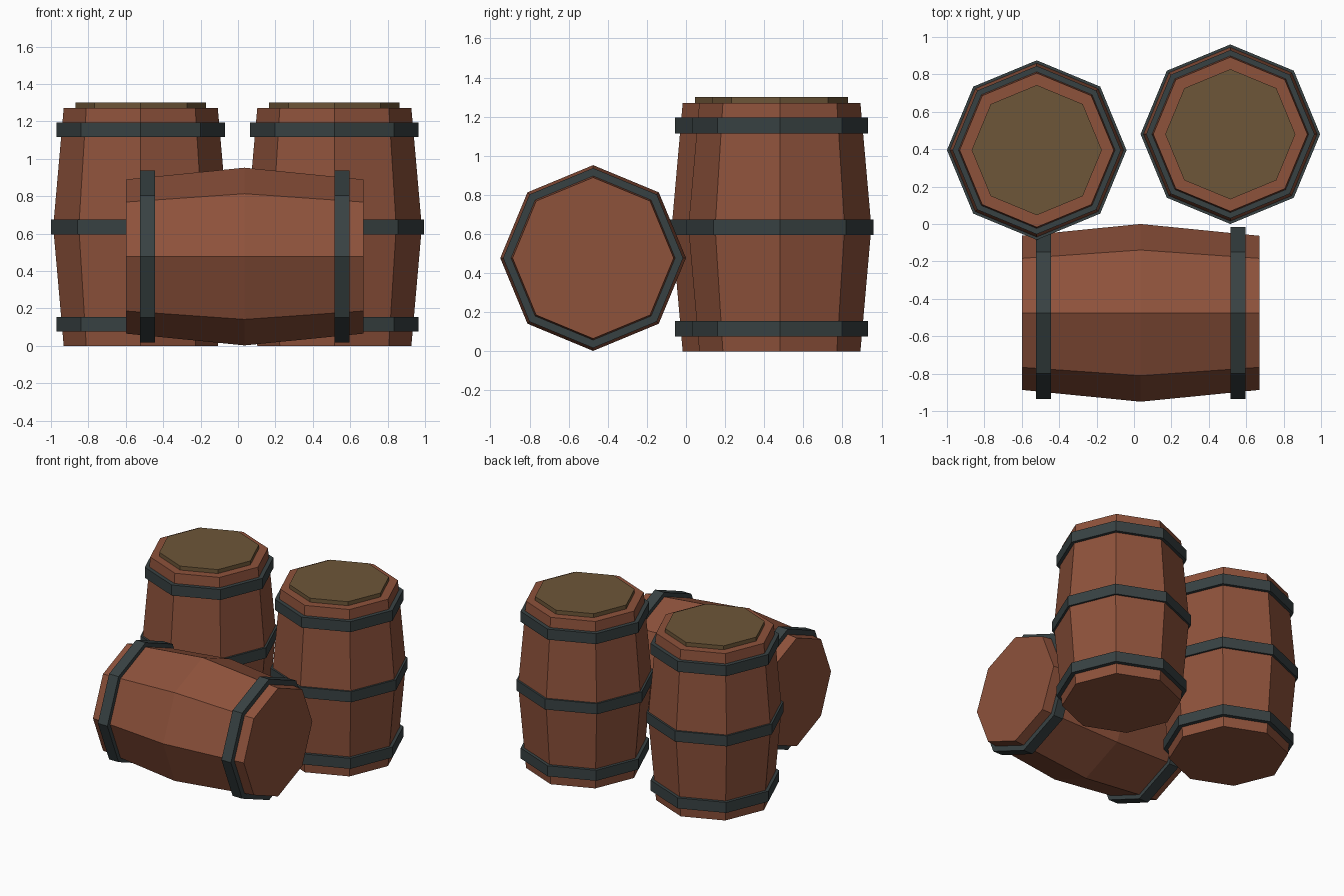
import bpy
import bmesh
from math import cos, sin, pi
from mathutils import Matrix

SIDES = 8
HALF = 0.635  # half length of a barrel

cube = bpy.data.objects.get("Cube")
if cube:
    bpy.data.objects.remove(cube, do_unlink=True)


def material(name, rgb):
    m = bpy.data.materials.new(name)
    m.use_nodes = True
    m.diffuse_color = (*rgb, 1)
    m.node_tree.nodes["Principled BSDF"].inputs["Base Color"].default_value = (*rgb, 1)
    return m


wood = material("red_brown_wood", (0.27, 0.084, 0.044))
lid_wood = material("olive_lid_wood", (0.155, 0.094, 0.040))
iron = material("dark_iron", (0.039, 0.053, 0.055))


def turned(name, profile, mat, matrix, closed=False):
    """Octagonal solid from (radius, height) points; closed profiles make rings."""
    bm = bmesh.new()
    rings = []
    for r, z in profile:
        angles = [2 * pi * i / SIDES for i in range(SIDES)]
        rings.append([bm.verts.new((r * cos(a), r * sin(a), z)) for a in angles])
    pairs = list(zip(rings, rings[1:]))
    if closed:
        pairs.append((rings[-1], rings[0]))
    else:
        bm.faces.new(rings[0][::-1])
        bm.faces.new(rings[-1])
    for low, high in pairs:
        for i in range(SIDES):
            j = (i + 1) % SIDES
            bm.faces.new((low[i], low[j], high[j], high[i]))
    bmesh.ops.recalc_face_normals(bm, faces=bm.faces)
    mesh = bpy.data.meshes.new(name)
    bm.to_mesh(mesh)
    bm.free()
    mesh.materials.append(mat)
    obj = bpy.data.objects.new(name, mesh)
    obj.matrix_world = matrix
    bpy.context.collection.objects.link(obj)


def hoop(name, radius, z, matrix):
    inner, h = radius - 0.06, 0.04
    points = [(radius, z - h), (radius, z + h), (inner, z + h), (inner, z - h)]
    turned(name, points, iron, matrix, closed=True)


def barrel(name, matrix, middle, hoop_radius):
    # Bulging staves and the two end hoops
    turned(name + "_staves", [(0.412, -HALF), (middle, 0), (0.412, HALF)], wood, matrix)
    for end, z in (("lower", -0.52), ("upper", 0.52)):
        hoop(f"{name}_{end}_hoop", hoop_radius, z, matrix)


# Two standing barrels with a middle hoop and a raised lid
for name, x, y in (("right_barrel", -0.52, 0.395), ("left_barrel", 0.515, 0.48)):
    place = Matrix.Translation((x, y, HALF))
    barrel(name, place, 0.468, 0.45)
    hoop(name + "_middle_hoop", 0.48, 0, place)
    turned(name + "_lid", [(0.348, HALF - 0.02), (0.348, HALF + 0.03)], lid_wood, place)

# Barrel lying on its side in front
lying = Matrix.Translation((0.035, -0.475, 0.477)) @ Matrix.Rotation(pi / 2, 4, "Y")
barrel("lying_barrel", lying, 0.475, 0.46)
